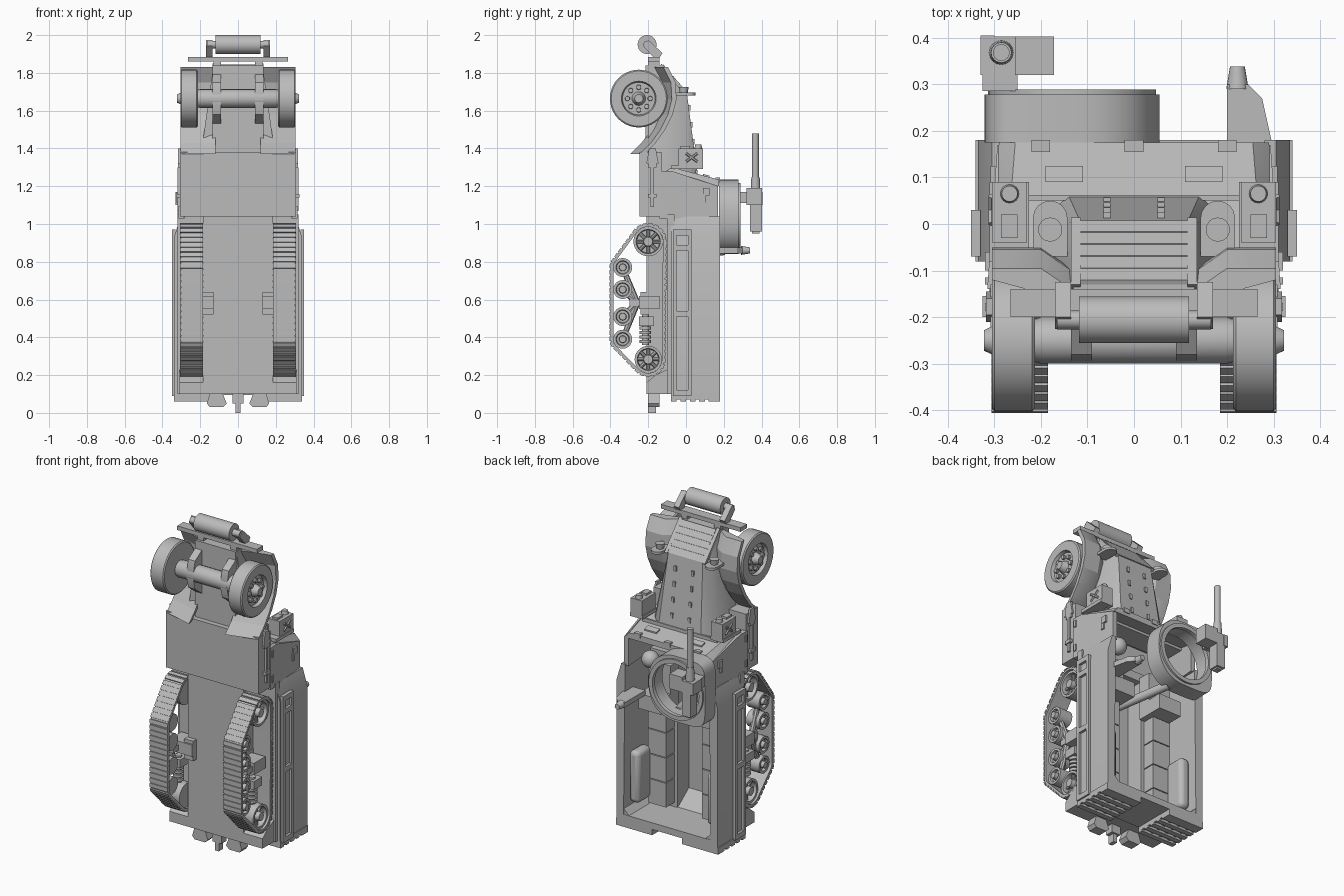
import bpy, bmesh
from math import sin, cos, pi, radians
from mathutils import Vector

cube = bpy.data.objects.get("Cube")
if cube:
    bpy.data.objects.remove(cube)

grey = bpy.data.materials.new("plain grey")
grey.use_nodes = True
grey.diffuse_color = (0.5, 0.5, 0.5, 1)
grey.node_tree.nodes["Principled BSDF"].inputs["Base Color"].default_value = (0.5, 0.5, 0.5, 1)


def finish(name, bm, mirror=False):
    bmesh.ops.recalc_face_normals(bm, faces=bm.faces)
    me = bpy.data.meshes.new(name)
    bm.to_mesh(me)
    bm.free()
    me.materials.append(grey)
    me.shade_smooth()
    me.set_sharp_from_angle(angle=radians(32))
    ob = bpy.data.objects.new(name, me)
    bpy.context.collection.objects.link(ob)
    if mirror:
        ob.modifiers.new("mirror", "MIRROR")
    return ob


def solids(name, groups, mirror=False):
    """Convex solids, each given by its corner points."""
    bm = bmesh.new()
    for pts in groups:
        vs = [bm.verts.new(p) for p in pts]
        bmesh.ops.convex_hull(bm, input=vs)
    bmesh.ops.dissolve_limit(bm, angle_limit=0.01, verts=bm.verts, edges=bm.edges)
    return finish(name, bm, mirror)


def corners(x, y, z):
    return [(a, b, c) for a in x for b in y for c in z]


def box(name, x, y, z, mirror=False):
    return solids(name, [corners(x, y, z)], mirror)


def sides(profile, x):
    return [(a, y, z) for a in x for y, z in profile]


def sym(pts):
    return [(s * x, y, z) for x, y, z in pts for s in (1, -1)]


def tube(name, outer, inner, a, b, place, mirror=False):
    """Hollow extrusion between two matching outlines."""
    bm = bmesh.new()
    rings = [[bm.verts.new(place(u, v, w)) for u, v in ring]
             for ring, w in ((outer, a), (outer, b), (inner, b), (inner, a))]
    n = len(outer)
    for k in range(4):
        r, s = rings[k], rings[(k + 1) % 4]
        for i in range(n):
            j = (i + 1) % n
            bm.faces.new((r[i], r[j], s[j], s[i]))
    bmesh.ops.remove_doubles(bm, verts=bm.verts, dist=1e-5)
    return finish(name, bm, mirror)


def lathe(name, prof, cy, cz, seg=32, mirror=False):
    """Turn an (x, radius) profile about an axle along x."""
    bm = bmesh.new()
    rings = [[bm.verts.new((x, cy + r * cos(2 * pi * i / seg), cz + r * sin(2 * pi * i / seg)))
              for i in range(seg)] for x, r in prof]
    for p, q in zip(rings, rings[1:]):
        for i in range(seg):
            j = (i + 1) % seg
            bm.faces.new((p[i], p[j], q[j], q[i]))
    bm.faces.new(rings[0])
    bm.faces.new(rings[-1])
    return finish(name, bm, mirror)


def rods(name, items, mirror=False, seg=16):
    """Round bars from p to q with end radii."""
    bm = bmesh.new()
    for p, q, r1, r2 in items:
        p, q = Vector(p), Vector(q)
        m = (q - p).to_track_quat("Z", "Y").to_matrix().to_4x4()
        m.translation = (p + q) / 2
        bmesh.ops.create_cone(bm, cap_ends=True, segments=seg, radius1=r1, radius2=r2,
                              depth=(q - p).length, matrix=m)
    return finish(name, bm, mirror)


def circle(cy, cz, r, n):
    return [(cy + r * cos(2 * pi * i / n), cz + r * sin(2 * pi * i / n)) for i in range(n)]


# Lower hull with a sunken aisle, and the open troop tub
box("lower_hull", (-.185, .185), (-.21, -.17), (.1, 1.05))
box("aisle_wall", (.1, .185), (-.18, -.06), (.1, 1.05), True)
box("aisle_front", (-.12, .12), (-.18, -.06), (1.0, 1.05))
solids("aisle_rear_slope", [sides([(-.18, .1), (-.06, .1), (-.06, .13), (-.18, .22)], (-.12, .12))])
box("tub_floor", (.18, .32), (-.1, -.06), (.1, 1.05), True)
solids("tub_side", [[(x, y, z) for y in (-.08, .18)
       for x, z in ((.29, .1), (.335, .1), (.335, .94), (.305, 1.04), (.28, 1.04))]], True)
box("tub_rear_wall", (-.335, .335), (-.08, .18), (.095, .135))
solids("tub_corner", [[(x, y, z) for y in (-.07, .178) for x, z in ((.3, .13), (.25, .13), (.265, .145),
                                                                    (.28, .16), (.3, .18))]], True)
solids("rear_skirt", [sides([(-.21, .1), (-.08, .1), (-.08, .24), (-.16, .2), (-.21, .16)], (.17, .31))], True)
solids("side_rack", [corners((.33, .35), y, (.09, .97)) for y in ((-.07, -.05), (.01, .03))] +
       [corners((.33, .35), (-.05, .01), (z, z + .03)) for z in (.09, .51, .86, .94)], True)

# Rear racks, lamps and tow hook
solids("rear_rack", [corners((.1, .34), (y, y + .03), (.06, .1)) for y in (-.08, -.03, .02, .07, .12, .15)] +
       [corners((x, x + .016), (-.08, .173), (.07, .1)) for x in (.1, .16, .22, .28, .324)], True)
solids("rear_lamp", [[(x, y, z) for y in (-.2, -.14)
       for x, z in ((.08, .1), (.15, .1), (.165, .05), (.15, .03), (.08, .03), (.06, .05))]], True)
solids("tow_hook", [corners((-.012, .012), (-.2, -.16), (0, .1)),
                    corners((-.03, .03), (-.2, -.15), (.05, .1))])

# Tracks: belt wrapped around its wheels
wheels = [(-.2, .907, .078), (-.2, .283, .072)] + [(-.335, z, .05) for z in (.77, .653, .51, .39)]


def wrap(extra, n=120):
    pts = []
    for i in range(n):
        d = Vector((cos(2 * pi * i / n), sin(2 * pi * i / n)))
        y, z, r = max(wheels, key=lambda w: w[0] * d.x + w[1] * d.y + w[2])
        pts.append((y + (r + extra) * d.x, z + (r + extra) * d.y))
    return pts


tube("track_belt", wrap(.014), wrap(0), .187, .303, lambda u, v, w: (w, u, v), True)
cleats, path, carry, pitch = [], wrap(.012), 0, .032
for p, q in zip(path, path[1:] + path[:1]):
    p, q = Vector(p), Vector(q)
    if (q - p).length < 1e-6:
        continue
    t = (q - p).normalized()
    out = Vector((t.y, -t.x))
    while carry < (q - p).length:
        c = p + t * carry
        quad = [c + t * s * .012 + out * h for s in (-1, 1) for h in (0, .008)]
        cleats.append(sides(quad, (.185, .306)))
        carry += pitch
    carry -= (q - p).length
solids("track_cleats", cleats, True)

for n, (y, z, r) in enumerate(wheels):
    if r > .06:
        lathe("track_end_wheel", [(.2, r - .018), (.2, r), (.29, r), (.29, r - .014), (.25, r - .018),
                                  (.25, .028), (.295, .024), (.295, .012)], y, z, 28, True)
        rods("end_wheel_spokes", [((.262, y, z), (.262, a, b), .009, .009)
                                  for a, b in circle(y, z, r - .012, 8)], True, 8)
    else:
        lathe("road_wheel", [(.2, .035), (.2, r), (.285, r), (.285, .036), (.27, .032), (.27, .02),
                             (.295, .018), (.295, .01)], y, z, 24, True)

# Suspension bogie
solids("bogie_bracket", [corners((.13, .28), (-.25, -.14), (.55, .62)),
                         corners((.13, .19), (-.24, -.1), (.52, .64)),
                         corners((.22, .27), (-.3, -.22), (.565, .6))], True)
rods("bogie_arms", [((.25, -.26, .582), (.25, -.335, z), .018, .014) for z in (.77, .653, .51, .39)], True, 8)
rods("coil_spring", [((.245, -.215, .37 + i * .024), (.245, -.215, .386 + i * .024), .03, .03)
                     for i in range(5)] + [((.245, -.215, .36), (.245, -.215, .52), .019, .019)], True)
box("spring_cap", (.21, .28), (-.25, -.17), (.46, .51), True)

# Cab shell with chamfered upper corners
box("cab_underside", (-.308, .308), (-.245, -.13), (1.04, 1.38))
solids("cab_side", [[(x - (y + .14) * .07, y, z) for x in (.285, .315)
       for y, z in ((-.14, 1.03), (-.14, 1.28), (-.075, 1.28), (.17, 1.2), (.17, 1.03))]], True)
solids("cab_front_plate", [sym([(.3, -.14, 1.26), (.275, -.075, 1.3), (.255, .175, 1.235), (.31, -.14, 1.25),
                                (.3, -.075, 1.265), (.29, .175, 1.2)])])
solids("vision_flap", [sides([(y, 1.3 - (y + .075) * .26 + h) for y in (.09, .125) for h in (0, .008)],
                             (.11, .19))], True)
solids("windshield_hinges", [corners((x - .02, x + .02), (.155, .18), (1.22, 1.247)) for x in (-.2, 0, .2)])
box("windshield_sill", (-.25, .25), (.05, .062), (1.25, 1.285))
solids("door_slot", [corners((.295, .308), (.09, .125), (1.15, 1.19)),
                     corners((.295, .306), (.085, .105), (1.115, 1.16))], True)
solids("door_hinges", [corners((.31, .32), (-.13, -.115), (z, z + .04)) for z in (1.07, 1.22)], True)
solids("side_tool", [corners((.305, .32), (-.187, -.17), (1.09, 1.3)),
                     corners((.305, .318), (-.2, -.155), (1.3, 1.36)),
                     [(x, y, z) for x in (.305, .318) for y, z in ((-.21, 1.32), (-.145, 1.32), (-.195, 1.4), (-.16, 1.4))],
                     corners((.305, .325), (-.2, -.155), (1.14, 1.16))], True)

# Fuel cans beside the hood
solids("fuel_can", [corners((.23, .305), (-.04, .09), (1.305, 1.4)), corners((.225, .31), (-.08, .09), (1.29, 1.31)),
                    corners((.25, .285), (-.03, .02), (1.4, 1.412))], True)
rods("fuel_can_cap", [((.267, .065, 1.4), (.267, .065, 1.42), .02, .017)], True)
rods("fuel_can_cross", [((.306, .0, z), (.306, .06, 2.704 - z), .007, .007) for z in (1.33, 1.374)], True, 6)

# Hood, louvres and hinges
box("front_chassis", (-.135, .135), (-.215, -.15), (1.37, 1.84))
solids("hood", [sym([(.21, -.2, 1.27), (.21, 0, 1.27), (.14, .06, 1.27), (.135, -.2, 1.69),
                     (.135, -.04, 1.69), (.115, .005, 1.69), (.13, -.2, 1.84), (.13, -.13, 1.84)])])
solids("nose_louvres", [sides([(y, z), (y + .01, z + .004), (y - .024, z + .03), (y - .014, z + .034)],
                              (-.115, .115)) for y, z in [(-.002 - .026 * i, 1.69 + .03 * i) for i in range(5)]])
solids("nose_frame", [sides([(.0, 1.68), (.014, 1.69), (-.13, 1.85), (-.14, 1.83)], (.115, .135))], True)
solids("hood_hinges", [corners((.05, .066), (0, .064 - (z - 1.27) * .12), (z, z + .03))
                       for z in (1.33, 1.42, 1.51, 1.6)], True)

# Fenders curving round the front wheels, sloping down to the hood
shape = [(-.245, 1.37), (-.185, 1.43), (-.135, 1.5), (-.095, 1.58), (-.075, 1.66), (-.08, 1.75), (-.12, 1.83)]
section = [(.12, -.05), (.12, -.03), (.2, .025), (.305, .025), (.305, 0), (.2, 0)]
solids("fender", [[(x, y + d, z) for y, z in pair for x, d in section] for pair in zip(shape, shape[1:])], True)

# Front axle, springs and wheels
lathe("front_axle", [(-.25, .035), (-.2, .05), (.2, .05), (.25, .035)], -.25, 1.664, 20)
solids("leaf_spring", [sides([(-.2, 1.52), (-.2, 1.8), (-.28, 1.75), (-.3, 1.66), (-.28, 1.58)], (.09, .135))], True)
lathe("front_wheel", [(.213, .07), (.213, .146), (.219, .153), (.299, .153), (.305, .146), (.305, .092),
                      (.285, .086), (.285, .036), (.305, .03), (.322, .022), (.322, .01)], -.25, 1.664, 40, True)
rods("wheel_bolts", [((.28, a, b), (.3, a, b), .014, .012) for a, b in circle(-.25, 1.664, .06, 8)], True, 10)

# Bumper and front roller
box("front_bumper", (-.265, .265), (-.2, -.14), (1.86, 1.885))
box("bumper_mount", (.09, .13), (-.2, -.14), (1.8, 1.87), True)
lathe("front_roller", [(-.118, .03), (-.118, .05), (.118, .05), (.118, .03)], -.206, 1.95, 28)
rods("roller_axle", [((-.165, -.206, 1.95), (.165, -.206, 1.95), .02, .02)])
solids("roller_arm", [sides([(-.225, 1.94), (-.2, 1.975), (-.125, 1.905), (-.14, 1.88), (-.17, 1.88)], (.135, .17))], True)

# Headlights on arched back plates
arch = [(.18 + .037 * cos(pi * i / 8), .013 + .037 * sin(pi * i / 8)) for i in range(9)]
solids("headlight_plate", [[(x, y, z) for z in (1.68, 1.695) for x, y in arch + [(.217, -.07), (.143, -.07)]]], True)
rods("headlight", [((.18, -.012, 1.69), (.18, -.012, 1.725), .02, .026)], True)


# Gun ring above the cab: square on one side, round on the other
def power(v, k):
    return abs(v) ** k * (1 if v >= 0 else -1)


turn = [2 * pi * i / 64 for i in range(64)]
skirt = [(-.133 + .188 * power(cos(t), .35 if cos(t) < 0 else .85),
          1.038 + .197 * power(sin(t), .35 if cos(t) < 0 else .85)) for t in turn]
tube("ring_mount", skirt, circle(-.133, 1.038, .168, 64), .175, .278, lambda u, v, w: (u, w, v))
tube("gun_ring", circle(-.133, 1.038, .18, 48), circle(-.133, 1.038, .155, 48), .265, .289,
     lambda u, v, w: (u, w, v))
rods("ring_support", [((.03, -.16, .82), (-.08, .2, .86), .025, .025)])

# Gun on its cradle
solids("gun_body", [corners((-.31, -.255), (.338, .402), (.96, 1.17)), corners((-.256, -.172), (.32, .403), (1.1, 1.19)),
                    corners((-.325, -.25), (.285, .345), (1.11, 1.17)), corners((-.33, -.3), (.32, .405), (1.1, 1.17)),
                    corners((-.3, -.265), (.35, .39), (.95, .97))])
rods("gun_barrel", [((-.285, .368, 1.17), (-.285, .368, 1.25), .026, .022),
                    ((-.285, .368, 1.25), (-.285, .368, 1.48), .018, .018)])

# Side pintle
solids("pintle_bracket", [[(x, y, z) for z in (.845, .875)
       for x, y in ((.2, .1), (.3, .1), (.295, .18), (.275, .27), (.245, .3), (.2, .3))]])
rods("pintle_post", [((.222, .29, .86), (.222, .338, .86), .024, .016)])

# Benches and seats
solids("bench", [corners((.12, .24), (-.06, .02), (z, z + .145)) for z in (.16, .31, .46, .61)], True)
backrest = box("bench_back", (.225, .292), (.0, .13), (.19, .5), True)
bevel = backrest.modifiers.new("round", "BEVEL")
bevel.width, bevel.segments = .025, 3
box("front_seat", (.09, .24), (-.06, .02), (.84, 1.02), True)
box("front_seat_back", (.09, .24), (-.06, .11), (.76, .85), True)
box("dashboard", (-.27, .27), (-.06, .08), (1.2, 1.25))
bm = bmesh.new()
bmesh.ops.create_uvsphere(bm, u_segments=20, v_segments=12, radius=.05)
bmesh.ops.translate(bm, verts=bm.verts, vec=(.18, .08, 1.06))
finish("round_headrest", bm)
